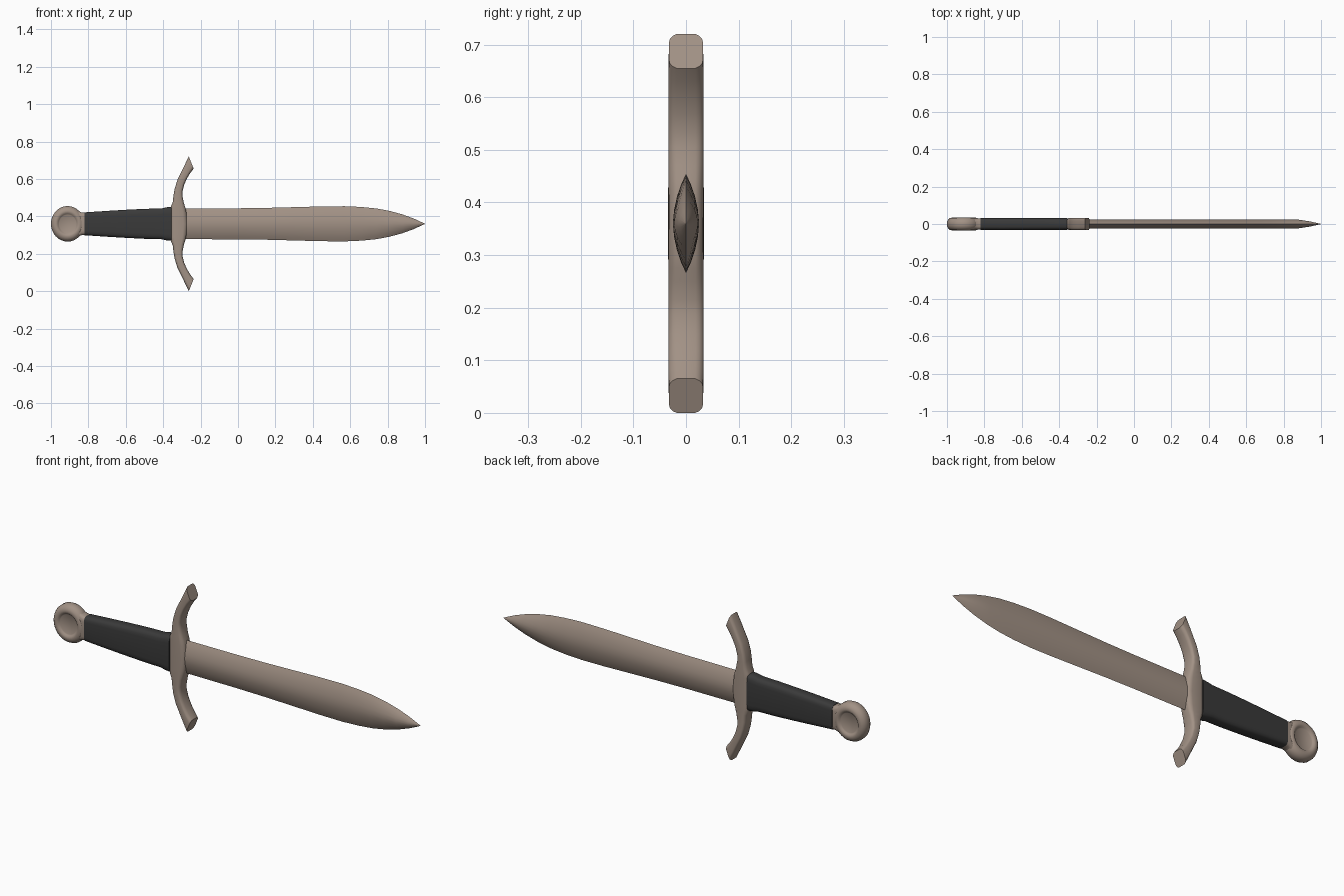
import bpy, bmesh, math

if "Cube" in bpy.data.objects:
    bpy.data.objects.remove(bpy.data.objects["Cube"])

ZC = 0.36  # height of the long axis


def material(name, rgb):
    m = bpy.data.materials.new(name)
    m.diffuse_color = (*rgb, 1)
    m.use_nodes = True
    m.node_tree.nodes["Principled BSDF"].inputs["Base Color"].default_value = m.diffuse_color
    return m


BRONZE = material("dull bronze", (0.36, 0.285, 0.235))
BLACK = material("black leather", (0.042, 0.042, 0.042))


def finish(name, bm, mat, angle):
    bmesh.ops.remove_doubles(bm, verts=bm.verts, dist=1e-5)
    bmesh.ops.recalc_face_normals(bm, faces=bm.faces)
    me = bpy.data.meshes.new(name)
    bm.to_mesh(me)
    bm.free()
    ob = bpy.data.objects.new(name, me)
    bpy.context.collection.objects.link(ob)
    ob.location.z = ZC
    me.materials.append(mat)
    bpy.ops.object.select_all(action='DESELECT')
    ob.select_set(True)
    bpy.context.view_layer.objects.active = ob
    bpy.ops.object.shade_smooth_by_angle(angle=math.radians(angle))
    return ob


def full_section(quarter):
    """Mirror a quarter section (width, thickness) into a closed loop."""
    q = quarter
    half = q + [(-w, t) for w, t in reversed(q) if w > 0]
    return half + [(w, -t) for w, t in reversed(half) if t > 0]


def loft(name, rows, section, mat, angle):
    """Each row: the two edge points in xz and the half thickness in y."""
    bm = bmesh.new()
    rings = []
    for (ax, az), (bx, bz), h in rows:
        ring = []
        for w, t in section:
            k = (w + 1) / 2
            ring.append(bm.verts.new((ax + (bx - ax) * k, h * t, az + (bz - az) * k)))
        rings.append(ring)
    n = len(section)
    for r, s in zip(rings, rings[1:]):
        for i in range(n):
            j = (i + 1) % n
            bm.faces.new((r[i], r[j], s[j], s[i]))
    bm.faces.new(rings[0])
    bm.faces.new(rings[-1])
    return finish(name, bm, mat, angle)


def straight(rows):
    return [((x, w), (x, -w), h) for x, w, h in rows]


LENS = full_section([(1, 0), (0.8, 0.36), (0.55, 0.68), (0.28, 0.9), (0, 1)])
ROUNDED = full_section([(1, 0.55), (0.9, 0.76), (0.72, 0.94), (0.5, 1)])
BOX = full_section([(1, 0.5), (0.93, 0.78), (0.8, 0.94), (0.62, 1)])

# Blade: leaf shape with lens section
loft("blade", straight([
    (-0.30, 0.082, 0.025), (0.0, 0.083, 0.025), (0.15, 0.085, 0.025),
    (0.3, 0.089, 0.025), (0.45, 0.093, 0.025), (0.57, 0.094, 0.025),
    (0.66, 0.090, 0.025), (0.74, 0.082, 0.025), (0.81, 0.069, 0.025),
    (0.88, 0.050, 0.023), (0.94, 0.028, 0.014), (1.0, 0.0005, 0.0005)]),
    LENS, BRONZE, 40)

# Grip, flaring toward the guard
loft("grip", straight([
    (-0.822, 0.061, 0.031), (-0.7, 0.069, 0.032), (-0.6, 0.075, 0.032),
    (-0.5, 0.080, 0.032), (-0.41, 0.082, 0.032), (-0.385, 0.088, 0.032),
    (-0.355, 0.091, 0.032)]), BOX, BLACK, 40)

# Crossguard: upper arm mirrored to the lower arm
arm = [
    ((-0.361, 0.075), (-0.276, 0.060), 0.033),
    ((-0.358, 0.095), (-0.281, 0.085), 0.033),
    ((-0.349, 0.115), (-0.289, 0.110), 0.033),
    ((-0.345, 0.150), (-0.296, 0.145), 0.033),
    ((-0.339, 0.185), (-0.297, 0.172), 0.033),
    ((-0.324, 0.235), (-0.288, 0.208), 0.033),
    ((-0.304, 0.275), (-0.273, 0.242), 0.033),
    ((-0.284, 0.317), (-0.256, 0.270), 0.033),
    ((-0.263, 0.360), (-0.237, 0.295), 0.0325)]
lower = [((a[0], -a[1]), (b[0], -b[1]), h) for a, b, h in reversed(arm)]
loft("crossguard", lower + [((-0.361, 0), (-0.270, 0), 0.033)] + arm,
     ROUNDED, BRONZE, 50)

# Pommel: disc with a shallow dish on both faces, turned around y
profile = [(0, 0.024), (0.048, 0.024), (0.053, 0.027), (0.058, 0.032), (0.067, 0.034),
           (0.079, 0.031), (0.089, 0.022), (0.095, 0.010)]
profile += [(r, -y) for r, y in reversed(profile)]
bm = bmesh.new()
N = 32
rings = [[bm.verts.new((-0.911 + 0.089 / 0.095 * r * math.cos(2 * math.pi * i / N), y,
                        r * math.sin(2 * math.pi * i / N))) for i in range(N)]
         for r, y in profile[1:-1]]
for r, s in zip(rings, rings[1:]):
    for i in range(N):
        j = (i + 1) % N
        bm.faces.new((r[i], r[j], s[j], s[i]))
bm.faces.new(rings[0])
bm.faces.new(rings[-1])
finish("pommel", bm, BRONZE, 40)

# Collar between pommel and grip
loft("pommel_collar", straight([
    (-0.862, 0.074, 0.026), (-0.848, 0.065, 0.029), (-0.835, 0.060, 0.030),
    (-0.818, 0.059, 0.030)]), BOX, BRONZE, 40)
